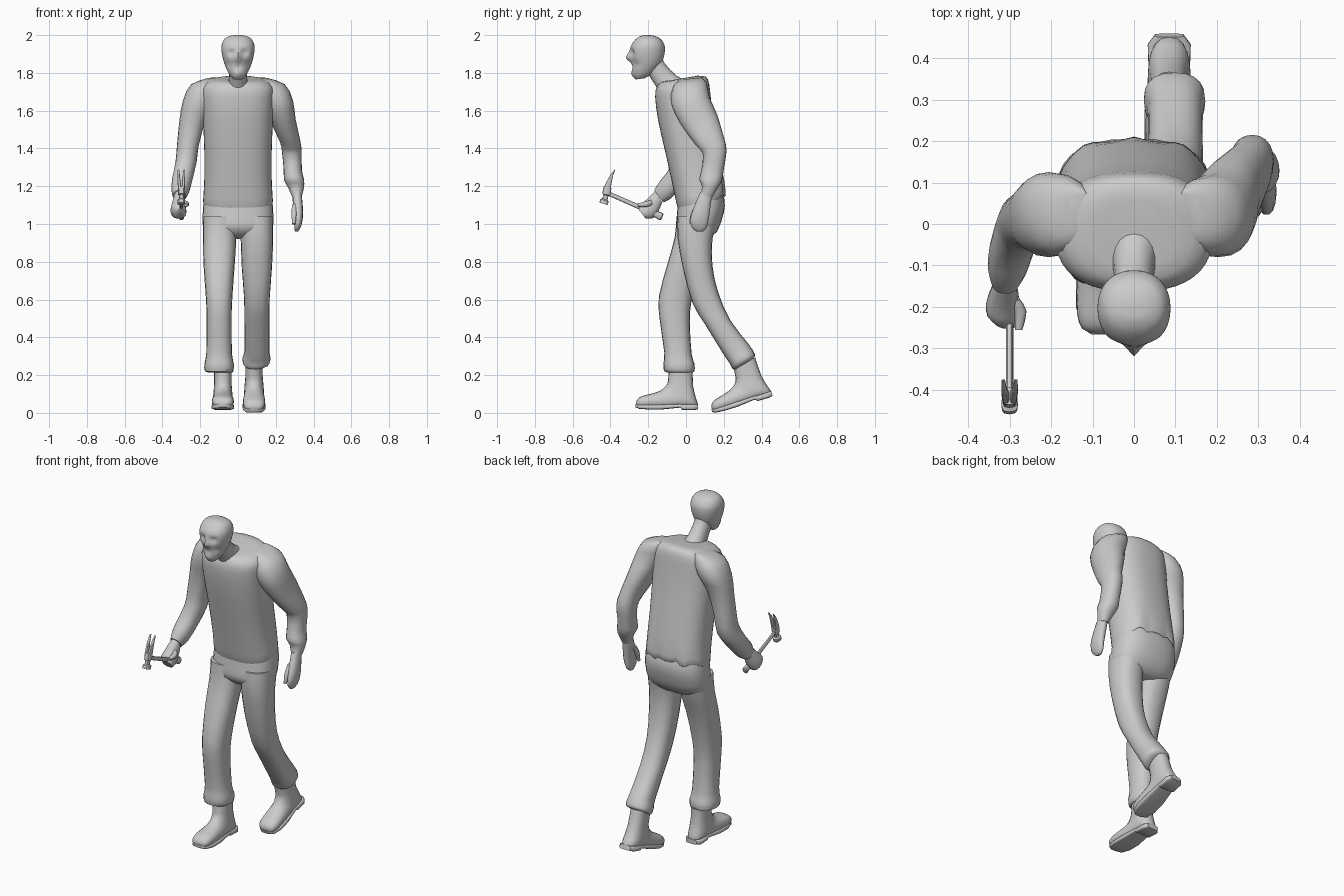
import bpy, bmesh, math
from mathutils import Vector

# A ring is (x centre, x half width, front y, front z, back y, back z)


def refine(rings, k):
    """Catmull-Rom resampling between rings."""
    out, n = [], len(rings)
    for i in range(n - 1):
        a, b, c, d = (rings[max(i - 1, 0)], rings[i], rings[i + 1], rings[min(i + 2, n - 1)])
        for s in range(k):
            t = s / k
            out.append([0.5 * (2 * q + (r - p) * t + (2 * p - 5 * q + 4 * r - w) * t * t
                               + (3 * q - p - 3 * r + w) * t ** 3)
                        for p, q, r, w in zip(a, b, c, d)])
    return out + [list(rings[-1])]


def loft(name, rings, seg=20, p=2.2, k=2, warp=None, angle=50):
    """Skin of rounded sections read from side and front outlines."""
    bm = bmesh.new()
    loops = []
    for x, rx, yf, zf, yb, zb in refine(rings, k):
        mid = Vector((x, (yf + yb) / 2, (zf + zb) / 2))
        half = Vector((0, (yb - yf) / 2, (zb - zf) / 2))
        loop = []
        for i in range(seg):
            a = 2 * math.pi * i / seg
            c, s = math.cos(a), math.sin(a)
            c = math.copysign(abs(c) ** (2 / p), c)
            s = math.copysign(abs(s) ** (2 / p), s)
            co = mid + Vector((rx * c, 0, 0)) + half * s
            loop.append(bm.verts.new(warp(co) if warp else co))
        loops.append(loop)
    for A, B in zip(loops, loops[1:]):
        for i in range(seg):
            j = (i + 1) % seg
            bm.faces.new((A[i], A[j], B[j], B[i]))
    bm.faces.new(loops[0])
    bm.faces.new(loops[-1])
    bmesh.ops.recalc_face_normals(bm, faces=bm.faces)
    me = bpy.data.meshes.new(name)
    bm.to_mesh(me)
    bm.free()
    ob = bpy.data.objects.new(name, me)
    bpy.context.collection.objects.link(ob)
    bpy.ops.object.select_all(action='DESELECT')
    ob.select_set(True)
    bpy.context.view_layer.objects.active = ob
    bpy.ops.object.shade_smooth_by_angle(angle=math.radians(angle))
    return ob


def bar(name, pts, **kw):
    """Straight-sided bar through (x, y, z, x half width, side half width)."""
    rings = []
    for i, (x, y, z, rx, r) in enumerate(pts):
        a, b = pts[max(i - 1, 0)], pts[min(i + 1, len(pts) - 1)]
        dy, dz = b[1] - a[1], b[2] - a[2]
        m = math.hypot(dy, dz)
        ny, nz = -dz / m * r, dy / m * r
        rings.append((x, rx, y - ny, z - nz, y + ny, z + nz))
    return loft(name, rings, **{**dict(seg=12, k=1, angle=35), **kw})


# Head with eye sockets, nose, mouth and cheeks pushed into the front
BUMPS = [(0.034, 1.908, 0.017, 0.017), (-0.034, 1.908, 0.017, 0.017),
         (0, 1.878, 0.016, -0.024), (0, 1.9, 0.014, -0.01), (0, 1.832, 0.014, 0.008),
         (0.05, 1.845, 0.02, 0.01), (-0.05, 1.845, 0.02, 0.01), (0, 1.795, 0.02, -0.008)]


def face(co):
    if co.y < -0.2:
        for bx, bz, r, d in BUMPS:
            co.y += d * math.exp(-((co.x - bx) ** 2 + (co.z - bz) ** 2) / (r * r))
    return co


loft("head", [(0, .025, -.265, 1.765, -.215, 1.772), (0, .046, -.279, 1.785, -.17, 1.80),
              (0, .066, -.286, 1.825, -.135, 1.84), (0, .079, -.293, 1.87, -.12, 1.875),
              (0, .087, -.297, 1.915, -.112, 1.915), (0, .086, -.288, 1.95, -.115, 1.95),
              (0, .07, -.262, 1.982, -.135, 1.98), (0, .04, -.235, 1.997, -.165, 1.995),
              (0, .012, -.215, 2.0, -.19, 2.0)], seg=40, k=4, warp=face)
loft("neck", [(0, .065, -.14, 1.69, .02, 1.75), (0, .05, -.163, 1.735, -.05, 1.785),
              (0, .046, -.195, 1.785, -.112, 1.85), (0, .045, -.21, 1.82, -.13, 1.89)])


# Loose shirt with a turned-in, rumpled hem
def rumple(co):
    w = max(0, 1 - abs(co.z - 1.14) / 0.16) * max(0, min(1, (co.y - 0.08) / 0.08))
    co.z += 0.012 * w * math.sin(co.x * 70)
    co.y += 0.006 * w * math.cos(co.x * 55)
    return co


loft("shirt", [(0, .165, -.02, 1.19, .18, 1.24), (0, .178, -.04, 1.1, .198, 1.165),
               (0, .185, -.046, 1.09, .205, 1.15), (0, .179, -.07, 1.2, .2, 1.23),
               (0, .178, -.105, 1.36, .175, 1.38), (0, .185, -.148, 1.55, .145, 1.56),
               (0, .19, -.163, 1.67, .13, 1.68), (0, .185, -.157, 1.72, .122, 1.745),
               (0, .14, -.135, 1.75, .105, 1.78), (0, .07, -.085, 1.76, .06, 1.785)],
     seg=40, p=2.5, warp=rumple)

# Sleeves: shared shoulder, then a hanging arm and a bent arm
shoulder = [(.13, .03, -.02, 1.765, .08, 1.775), (.17, .078, -.065, 1.735, .11, 1.745),
            (.205, .086, -.08, 1.64, .125, 1.67)]
loft("left_sleeve", shoulder + [
    (.235, .07, -.03, 1.53, .165, 1.58), (.275, .055, .05, 1.42, .2, 1.46),
    (.285, .052, .09, 1.37, .215, 1.39), (.29, .048, .08, 1.28, .2, 1.29),
    (.297, .053, .07, 1.235, .19, 1.23), (.307, .042, .085, 1.2, .165, 1.185),
    (.312, .026, .075, 1.15, .14, 1.14)])
loft("right_sleeve", [(-r[0],) + r[1:] for r in shoulder] + [
    (-.24, .07, -.06, 1.53, .09, 1.57), (-.265, .058, -.06, 1.41, .075, 1.43),
    (-.275, .056, -.07, 1.345, .06, 1.31), (-.295, .054, -.1, 1.275, -.02, 1.2),
    (-.305, .047, -.14, 1.225, -.08, 1.135), (-.31, .032, -.168, 1.18, -.12, 1.115)])

# Hands
loft("left_hand", [(.312, .024, .075, 1.17, .14, 1.16), (.317, .026, .045, 1.1, .13, 1.09),
                   (.32, .023, .022, 1.03, .122, 1.03), (.315, .017, .028, .985, .11, .98),
                   (.31, .008, .055, .96, .09, .96)], seg=14)
bar("left_thumb", [(.3, .07, 1.1, .014, .016), (.297, .04, 1.05, .014, .016),
                   (.295, .025, 1.0, .008, .008)], k=2)
loft("right_hand", [(-.31, .028, -.165, 1.175, -.125, 1.115), (-.315, .038, -.21, 1.13, -.15, 1.055),
                    (-.315, .042, -.24, 1.105, -.178, 1.028), (-.305, .03, -.253, 1.08, -.215, 1.03)],
     seg=14)
bar("right_thumb", [(-.29, -.18, 1.115, .014, .014), (-.274, -.21, 1.105, .015, .015),
                    (-.278, -.255, 1.1, .009, .009)], k=2)

# Trousers
loft("trouser_seat", [(0, .165, -.03, 1.21, .17, 1.23), (0, .182, -.042, 1.11, .203, 1.13),
                      (0, .187, -.05, 1.03, .2, 1.06), (0, .18, -.05, .975, .165, .96),
                      (0, .11, -.005, .93, .11, .92)], seg=28, p=2.5)
loft("right_trouser_leg", [
    (-.097, .088, -.05, 1.04, .15, 1.04), (-.097, .088, -.06, .93, .125, .93),
    (-.1, .083, -.095, .8, .07, .78), (-.1, .07, -.143, .62, .03, .6),
    (-.1, .066, -.14, .5, .02, .48), (-.1, .068, -.115, .32, .03, .31),
    (-.1, .078, -.12, .26, .045, .26), (-.1, .075, -.115, .22, .045, .22),
    (-.09, .055, -.09, .215, .03, .215)], p=2.4)
loft("left_trouser_leg", [
    (.097, .088, -.045, 1.04, .17, 1.04), (.1, .086, -.045, .93, .14, .92),
    (.1, .08, -.015, .76, .14, .78), (.1, .068, .035, .58, .17, .64),
    (.1, .066, .1, .47, .235, .49), (.1, .066, .205, .3, .335, .36),
    (.098, .074, .23, .265, .36, .32), (.096, .07, .245, .235, .365, .3),
    (.088, .05, .26, .23, .345, .28)], p=2.4)

# Boots: one set of sections, the rear one tipped onto its toe
boot = [(.046, -.09, .24, .035, .24), (.046, -.095, .17, .038, .14), (.05, -.105, .145, .055, .07),
        (.052, -.125, .125, .06, .03), (.053, -.15, .112, -.02, .03), (.058, -.19, .1, -.12, .025),
        (.057, -.23, .09, -.205, .024), (.045, -.255, .075, -.25, .028), (.02, -.264, .055, -.263, .038)]
sole = [(.035, .064, .045, .064, .018), (.052, .04, .045, .04, .015), (.05, -.02, .045, -.02, .016),
        (.049, -.03, .048, -.03, .028), (.06, -.13, .045, -.13, .018), (.06, -.2, .043, -.2, .018),
        (.046, -.25, .045, -.25, .022), (.022, -.267, .048, -.267, .03)]


def tip(y, z):
    c, s = math.cos(math.radians(17)), math.sin(math.radians(17))
    y, z = y + .03, z - .22
    return .31 + y * c - z * s, .255 + y * s + z * c


for part, sections, p, k in (("boot", boot, 2.4, 2), ("sole", sole, 5, 1)):
    loft("right_" + part, [(-.08, *s) for s in sections], p=p, k=k)
    loft("left_" + part, [(.085, r, *tip(a, b), *tip(c, d)) for r, a, b, c, d in sections], p=p, k=k)

# Claw hammer
bar("hammer_grip", [(-.3, -.125, 1.037, .01, .014), (-.3, -.13, 1.039, .015, .021),
                    (-.3, -.155, 1.05, .014, .018), (-.3, -.24, 1.086, .012, .015)])
bar("hammer_handle", [(-.3, -.23, 1.082, .009, .012), (-.3, -.435, 1.172, .009, .011)])
bar("hammer_head", [(-.3, -.437, 1.107, .02, .023), (-.3, -.431, 1.126, .02, .023),
                    (-.3, -.429, 1.132, .012, .014), (-.3, -.424, 1.152, .012, .014),
                    (-.3, -.422, 1.156, .018, .022), (-.3, -.415, 1.195, .018, .021)], p=3)
for i, s in enumerate((-1, 1)):
    bar(f"hammer_claw_{i + 1}", [(-.3 + s * .009, -.418, 1.185, .009, .019),
                                 (-.3 + s * .012, -.406, 1.225, .008, .013),
                                 (-.3 + s * .014, -.392, 1.26, .006, .007),
                                 (-.3 + s * .015, -.376, 1.287, .004, .002)], p=3)
